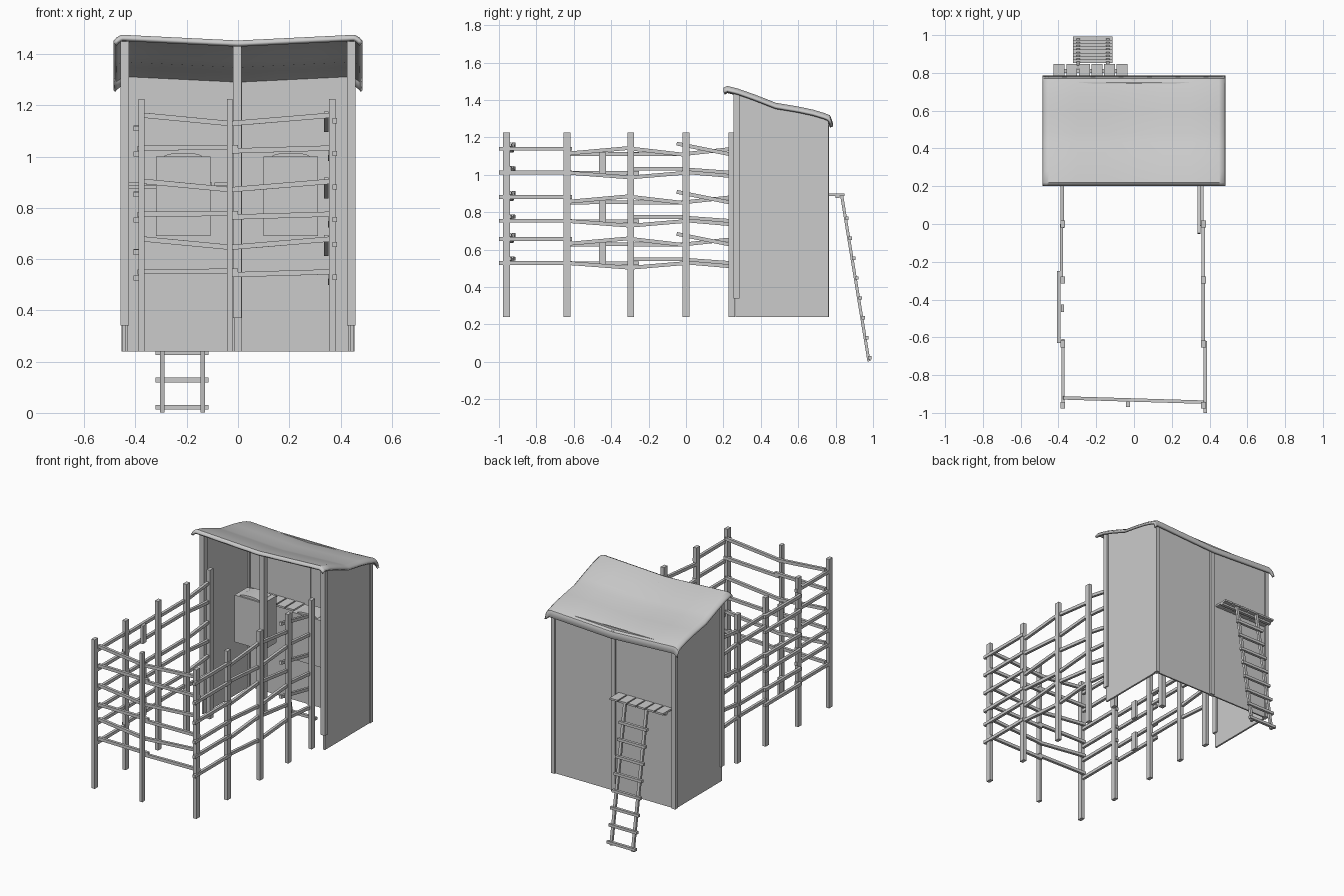
import bpy, bmesh, math
from mathutils import Vector

if "Cube" in bpy.data.objects:
    bpy.data.objects.remove(bpy.data.objects["Cube"])

mat = bpy.data.materials.new("plain_grey")
mat.diffuse_color = (0.6, 0.6, 0.6, 1)
mat.use_nodes = True
mat.node_tree.nodes["Principled BSDF"].inputs["Base Color"].default_value = mat.diffuse_color


def make(name, bm):
    bmesh.ops.recalc_face_normals(bm, faces=bm.faces[:])
    me = bpy.data.meshes.new(name)
    bm.to_mesh(me)
    bm.free()
    ob = bpy.data.objects.new(name, me)
    bpy.context.collection.objects.link(ob)
    me.materials.append(mat)
    return ob


def box(name, x0, x1, y0, y1, z0, z1):
    bm = bmesh.new()
    bmesh.ops.create_cube(bm, size=1)
    for v in bm.verts:
        v.co = Vector(((x0 + x1) / 2 + v.co.x * (x1 - x0),
                       (y0 + y1) / 2 + v.co.y * (y1 - y0),
                       (z0 + z1) / 2 + v.co.z * (z1 - z0)))
    return make(name, bm)


def beam(name, a, b, w=0.018, h=0.02):
    # square bar from point a to point b
    a, b = Vector(a), Vector(b)
    d = (b - a).normalized()
    up = Vector((0, 0, 1)) if abs(d.z) < 0.9 else Vector((0, 1, 0))
    s = d.cross(up).normalized() * w / 2
    t = s.cross(d).normalized() * h / 2
    bm = bmesh.new()
    ends = [[bm.verts.new(p + s * i + t * j) for i, j in ((-1, -1), (1, -1), (1, 1), (-1, 1))]
            for p in (a, b)]
    bm.faces.new(ends[0])
    bm.faces.new(ends[1][::-1])
    for k in range(4):
        bm.faces.new((ends[0][k], ends[0][k - 1], ends[1][k - 1], ends[1][k]))
    return make(name, bm)


def post(name, x, y, z0, z1, w=0.024, d=0.036):
    return box(name, x - w / 2, x + w / 2, y - d / 2, y + d / 2, z0, z1)


# roof height: wavy front-to-back profile with a shallow V across
PROF = [(0.20, 1.465), (0.22, 1.475), (0.28, 1.46), (0.36, 1.432), (0.43, 1.405), (0.48, 1.385),
        (0.60, 1.365), (0.68, 1.348), (0.74, 1.33), (0.77, 1.318), (0.785, 1.28)]


def roof_z(x, y):
    z = PROF[-1][1]
    for (ya, za), (yb, zb) in zip(PROF, PROF[1:]):
        if y <= yb:
            z = za + (zb - za) * max(0, (y - ya) / (yb - ya))
            break
    ax = abs(x)
    return z - 0.022 * (1 - min(ax, 0.45) / 0.45) - 0.022 * (max(0, ax - 0.45) / 0.035) ** 2


# roof sheet
xs = [-0.485, -0.475, -0.46, -0.45, -0.3, -0.15, 0, 0.15, 0.3, 0.45, 0.46, 0.475, 0.485]
bm = bmesh.new()
rows = [[bm.verts.new((x, y, roof_z(x, y))) for x in xs] for y, _ in PROF]
for r, q in zip(rows, rows[1:]):
    for i in range(len(xs) - 1):
        bm.faces.new((r[i], r[i + 1], q[i + 1], q[i]))
roof = make("roof", bm)
m = roof.modifiers.new("thickness", 'SOLIDIFY')
m.thickness = 0.016
m.offset = -1
bpy.context.view_layer.objects.active = roof
roof.select_set(True)
bpy.ops.object.shade_smooth_by_angle(angle=math.radians(40))

# side walls follow the roof line
for sx, side in ((-1, "left"), (1, "right")):
    bm = bmesh.new()
    ys = [0.265, 0.36, 0.48, 0.6, 0.68, 0.75]
    pts = [(0.75, 0.24), (0.265, 0.24)] + [(y, roof_z(0.44, y) - 0.014) for y in ys]
    f = bm.faces.new([bm.verts.new((sx * 0.438, y, z)) for y, z in pts])
    ext = bmesh.ops.extrude_face_region(bm, geom=[f])
    for v in ext["geom"]:
        if isinstance(v, bmesh.types.BMVert):
            v.co.x += sx * 0.012
    make(side + "_wall", bm)
    # corner posts
    post(side + "_front_post", sx * 0.442, 0.27, 0.34, 1.45, 0.034, 0.034)
    post(side + "_back_post", sx * 0.442, 0.747, 0.24, 1.318, 0.026, 0.03)
box("back_wall", -0.445, 0.445, 0.742, 0.752, 0.24, 1.318)
post("middle_front_post", -0.003, 0.27, 0.37, 1.436, 0.034, 0.034)
post("middle_back_post", 0, 0.75, 0.24, 1.30, 0.03, 0.028)

# hanging boxes with a slightly arched lid
for x0, side in ((-0.32, "left"), (0.1, "right")):
    box(side + "_nest_box", x0, x0 + 0.212, 0.42, 0.555, 0.69, 1.0)
    bm = bmesh.new()
    arc = [(x0 + 0.106 - 0.075 * math.cos(math.pi * k / 10), 0.999 + 0.016 * math.sin(math.pi * k / 10))
           for k in range(11)]
    f = bm.faces.new([bm.verts.new((x, 0.43, z)) for x, z in arc])
    ext = bmesh.ops.extrude_face_region(bm, geom=[f])
    for v in ext["geom"]:
        if isinstance(v, bmesh.types.BMVert):
            v.co.y += 0.115
    make(side + "_nest_lid", bm)

# platform through the back wall
for i in range(6):
    x = -0.425 + i * 0.0665
    box("platform_slat", x, x + 0.058, 0.63, 0.848, 0.887, 0.899)
for y in (0.66, 0.80):
    box("platform_bearer", -0.425, -0.035, y, y + 0.02, 0.875, 0.887)

# ladder
for x in (-0.296, -0.138):
    beam("ladder_rail", (x, 0.832, 0.893), (x, 0.978, 0.003), 0.018, 0.016)
for i in range(8):
    z = 0.022 + i * 0.1065
    y = 0.987 - z * 0.164
    box("ladder_rung", -0.322, -0.115, y - 0.009, y + 0.009, z - 0.009, z + 0.009)

# fence posts
for sx in (-1, 1):
    for y in (-0.96, -0.636, -0.296, 0.0, 0.245):
        post("fence_post", sx * 0.372 - 0.004, y, 0.24, 1.225)
post("fence_post_front", -0.032, -0.955, 0.24, 1.225, 0.02, 0.03)

# fence rails repeat at three levels: each entry gives upper and lower rail of a pair
for lv in (0, -0.258, -0.483):
    right = [
        (0.378, -1.0, 1.14, -0.62, 1.14), (0.378, -1.0, 1.012, -0.62, 1.012),
        (0.366, -0.645, 1.113, -0.285, 1.145), (0.366, -0.645, 1.012, -0.285, 0.985),
        (0.366, -0.31, 1.142, 0.01, 1.105), (0.366, -0.31, 0.985, 0.01, 1.012),
        (0.344, -0.05, 1.167, 0.26, 1.105), (0.36, -0.01, 1.015, 0.26, 0.992)]
    left = [
        (-0.376, -0.97, 1.14, -0.61, 1.14), (-0.376, -0.97, 1.012, -0.61, 1.012),
        (-0.398, -0.63, 1.11, -0.25, 1.112), (-0.398, -0.63, 1.01, -0.25, 1.01),
        (-0.384, -0.28, 1.11, 0.0, 1.11), (-0.384, -0.28, 1.032, 0.0, 1.032),
        (-0.38, -0.02, 1.11, 0.26, 1.14), (-0.38, -0.02, 1.03, 0.26, 1.01)]
    for x, ya, za, yb, zb in right + left:
        beam("side_rail", (x, ya, za + lv), (x, yb, zb + lv))
    # front rails, sagging towards the middle
    for xa, za, xb, zb in ((-0.375, 1.162, -0.02, 1.128), (-0.04, 1.128, 0.37, 1.162),
                           (-0.375, 1.034, 0.0, 1.036), (-0.03, 1.022, 0.38, 1.034)):
        beam("front_rail", (xa, -0.932 - 0.03 * xa, za + lv), (xb, -0.932 - 0.03 * xb, zb + lv))
    # short upright board on the left side
    box("fence_board", -0.386, -0.37, -0.465, -0.427, 1.0 + lv, 1.12 + lv)
